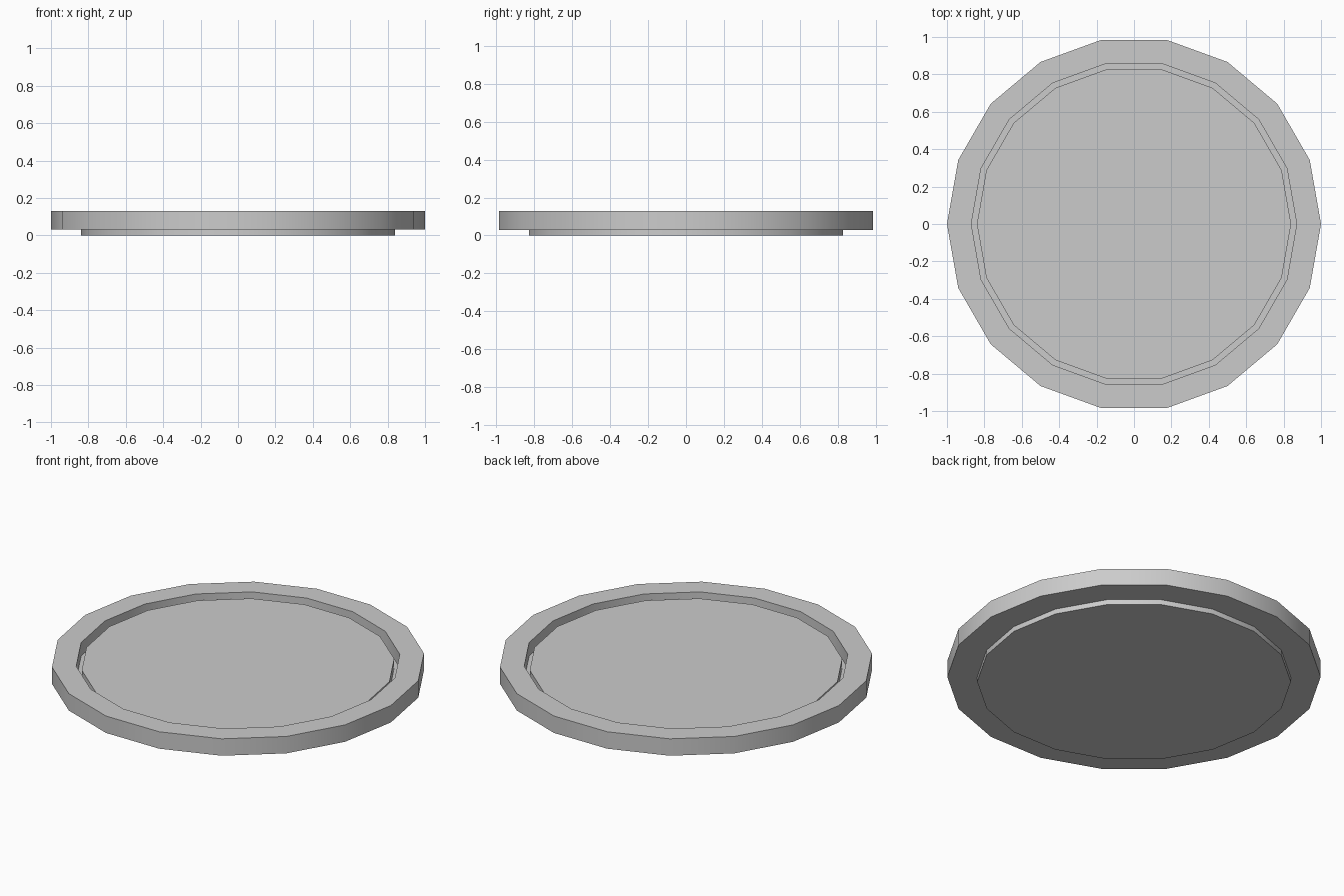
import bpy, bmesh
from math import cos, sin, pi

if "Cube" in bpy.data.objects:
    bpy.data.objects.remove(bpy.data.objects["Cube"])

SIDES = 18


def lathe(name, profile):
    """Spin (radius, z) points into a faceted solid, capping both ends."""
    bm = bmesh.new()
    rings = [[bm.verts.new((r * cos(2 * pi * i / SIDES), r * sin(2 * pi * i / SIDES), z))
              for i in range(SIDES)] for r, z in profile]
    for low, high in zip(rings, rings[1:]):
        for i in range(SIDES):
            j = (i + 1) % SIDES
            bm.faces.new((low[i], low[j], high[j], high[i]))
    bm.faces.new(rings[0][::-1])
    bm.faces.new(rings[-1])
    bmesh.ops.recalc_face_normals(bm, faces=bm.faces)
    mesh = bpy.data.meshes.new(name)
    bm.to_mesh(mesh)
    bm.free()
    obj = bpy.data.objects.new(name, mesh)
    bpy.context.collection.objects.link(obj)
    bpy.context.view_layer.objects.active = obj
    obj.select_set(True)
    bpy.ops.object.shade_smooth_by_angle(angle=pi / 6)
    obj.select_set(False)
    return obj


# Outer rim with a shallow recessed tray
lathe("rim_tray", [(1.0, 0.03), (1.0, 0.13), (0.87, 0.13), (0.87, 0.05)])

# Raised inner disc, separated from the rim by a narrow groove
lathe("centre_disc", [(0.84, 0.0), (0.84, 0.105)])
